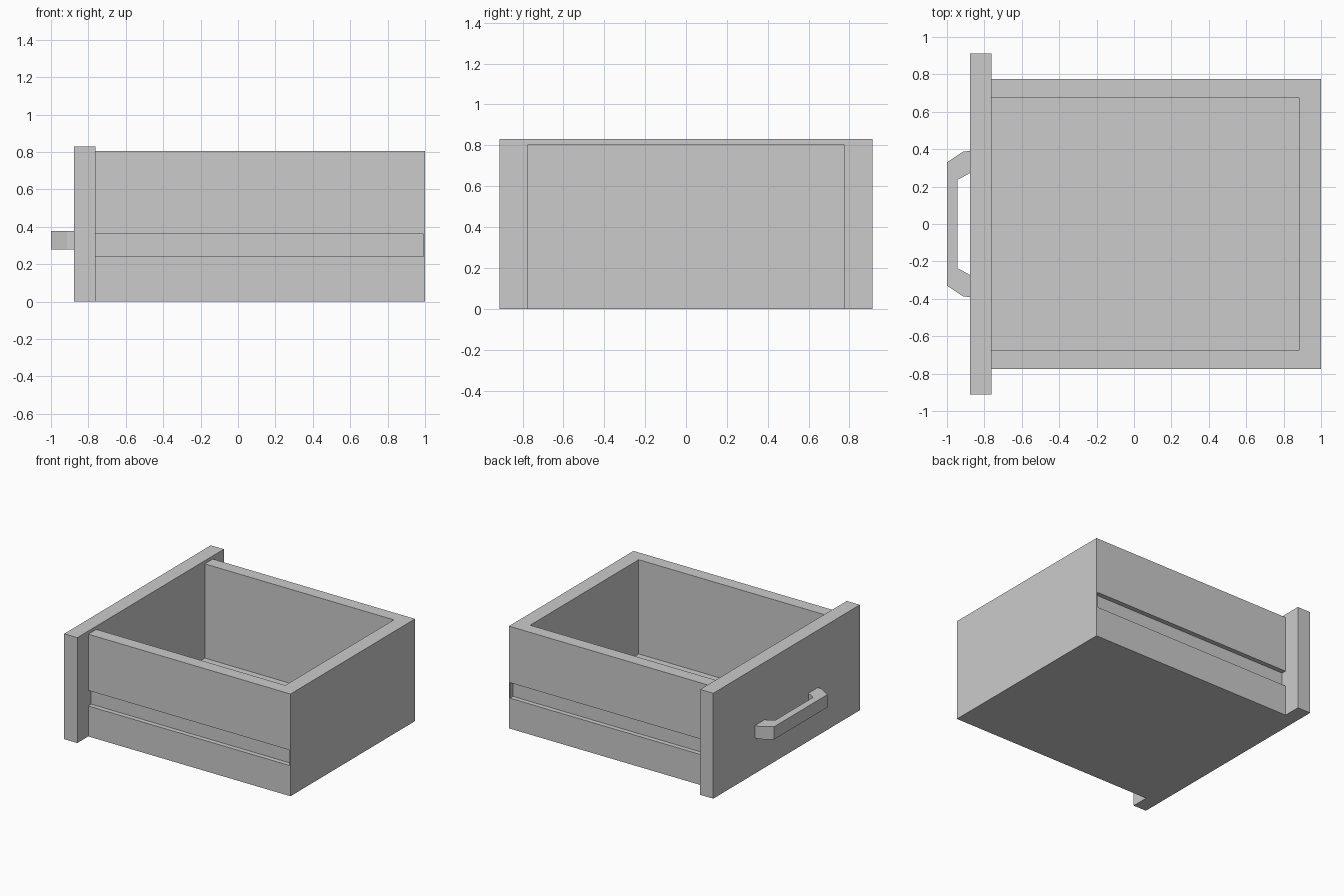
import bpy, bmesh
from mathutils import Matrix

if "Cube" in bpy.data.objects:
    bpy.data.objects.remove(bpy.data.objects["Cube"])


def box(name, x, y, z):
    """Box given as (min, max) pairs."""
    bm = bmesh.new()
    size = [b - a for a, b in (x, y, z)]
    mid = [(a + b) / 2 for a, b in (x, y, z)]
    bmesh.ops.create_cube(bm, size=1, matrix=Matrix.Translation(mid) @ Matrix.Diagonal((*size, 1)))
    return finish(name, bm)


def prism(name, outline, z0, z1):
    """Plan outline extruded upwards."""
    bm = bmesh.new()
    face = bm.faces.new([bm.verts.new((x, y, z0)) for x, y in outline])
    top = bmesh.ops.extrude_face_region(bm, geom=[face])["geom"]
    verts = [v for v in top if isinstance(v, bmesh.types.BMVert)]
    bmesh.ops.translate(bm, verts=verts, vec=(0, 0, z1 - z0))
    bmesh.ops.recalc_face_normals(bm, faces=bm.faces)
    return finish(name, bm)


def finish(name, bm):
    mesh = bpy.data.meshes.new(name)
    bm.to_mesh(mesh)
    bm.free()
    obj = bpy.data.objects.new(name, mesh)
    bpy.context.collection.objects.link(obj)
    return obj


def cut(obj, cutter):
    cutter.hide_render = True
    mod = obj.modifiers.new("cut", 'BOOLEAN')
    mod.operation = 'DIFFERENCE'
    mod.solver = 'EXACT'
    mod.object = cutter
    bpy.context.view_layer.objects.active = obj
    bpy.ops.object.modifier_apply(modifier=mod.name)
    bpy.data.objects.remove(cutter)


# Drawer box: hollow tray with a runner groove in each side
body = box("drawer_box", (-0.762, 1.0), (-0.775, 0.775), (0, 0.805))
cut(body, box("cavity_cutter", (-0.9, 0.885), (-0.675, 0.675), (0.063, 1.0)))
for s in (-1, 1):
    y = sorted((s * 0.738, s * 0.9))
    cut(body, box("groove_cutter", (-0.9, 0.992), y, (0.24, 0.362)))

# Front panel, wider and slightly taller than the box
box("front_panel", (-0.876, -0.762), (-0.912, 0.912), (0, 0.83))

# Bent bar handle, mirrored outline in plan
outer = [(-0.876, 0.39), (-0.913, 0.388), (-1.0, 0.33)]
inner = [(-0.943, 0.236), (-0.876, 0.273)]
flip = lambda pts: [(x, -y) for x, y in reversed(pts)]
prism("handle", outer + flip(outer) + flip(inner) + inner, 0.278, 0.378)
